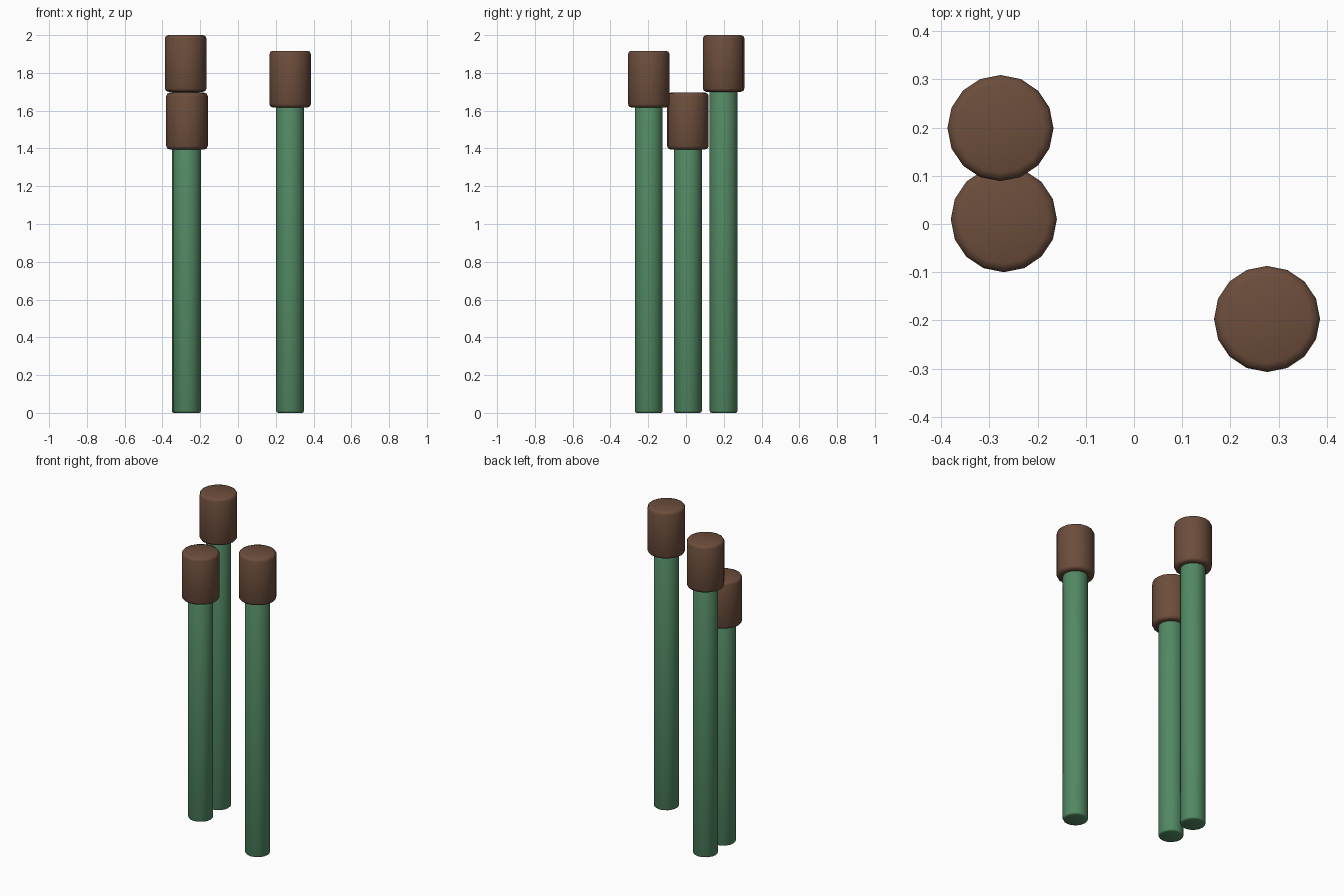
import bpy
import bmesh
import math

if "Cube" in bpy.data.objects:
    bpy.data.objects.remove(bpy.data.objects["Cube"])

SIDES = 16
HEAD_HEIGHT = 0.3
HEAD_RADIUS = 0.11
STALK_RADIUS = 0.0735


def material(name, color):
    mat = bpy.data.materials.new(name)
    mat.diffuse_color = color
    mat.use_nodes = True
    mat.node_tree.nodes["Principled BSDF"].inputs["Base Color"].default_value = mat.diffuse_color
    return mat


def rod(name, x, y, z0, z1, radius, bevel, mat):
    # Capped cylinder with softly rounded rims
    bpy.ops.mesh.primitive_cylinder_add(vertices=SIDES, radius=radius, depth=z1 - z0,
                                        location=(x, y, (z0 + z1) / 2))
    obj = bpy.context.object
    obj.name = name
    obj.data.materials.append(mat)
    bm = bmesh.new()
    bm.from_mesh(obj.data)
    rims = [e for e in bm.edges if abs(e.verts[0].co.z - e.verts[1].co.z) < 1e-5]
    bmesh.ops.bevel(bm, geom=rims, offset=bevel, segments=2, profile=0.5, affect='EDGES')
    bm.to_mesh(obj.data)
    bm.free()
    bpy.ops.object.shade_smooth_by_angle(angle=math.radians(50))
    return obj


green = material("reed_green", (0.085, 0.25, 0.125, 1))
brown = material("seed_brown", (0.15, 0.075, 0.045, 1))

# Each reed: x, y, underside of the seed head
reeds = {
    "back": (-0.277, 0.199, 1.70),
    "middle": (-0.27, 0.01, 1.395),
    "front": (0.276, -0.197, 1.617),
}

for label, (x, y, base) in reeds.items():
    # Stalk runs slightly into the head
    rod(f"{label}_stalk", x, y, 0, base + 0.02, STALK_RADIUS, 0.01, green)
    # Seed head
    rod(f"{label}_seed_head", x, y, base, base + HEAD_HEIGHT, HEAD_RADIUS, 0.018, brown)
